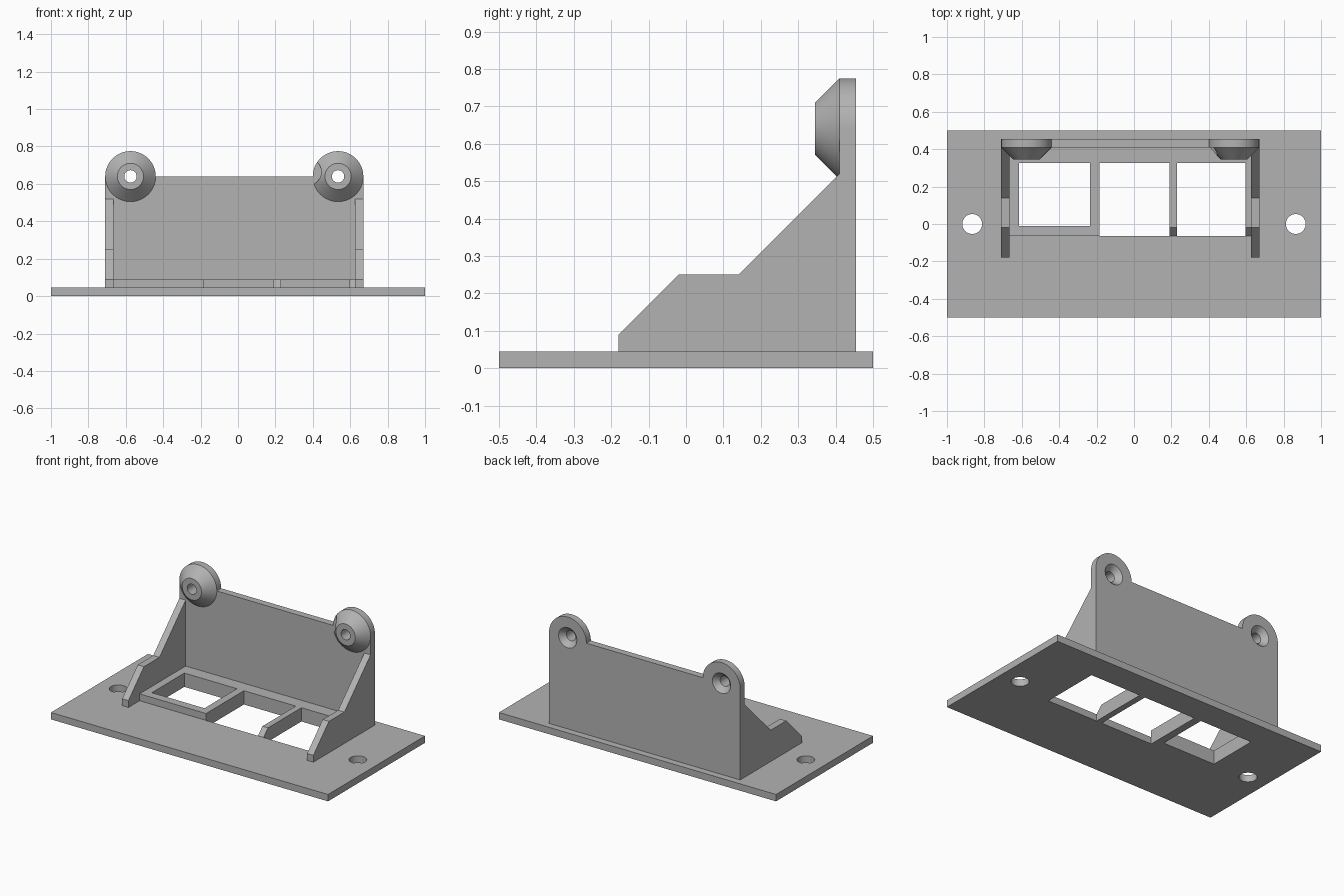
import bpy, bmesh, math
from mathutils import Vector

if "Cube" in bpy.data.objects:
    bpy.data.objects.remove(bpy.data.objects["Cube"])

grey = bpy.data.materials.new("plain_grey")
grey.diffuse_color = (0.45, 0.45, 0.45, 1)
grey.use_nodes = True
grey.node_tree.nodes["Principled BSDF"].inputs["Base Color"].default_value = grey.diffuse_color

BASE_T, RIM_T = 0.045, 0.09
WALL_F, WALL_B = 0.41, 0.455
EARS = (-0.575, 0.535)
EAR_Z, EAR_R, HOLE_R = 0.64, 0.135, 0.033
SEG = 64


def finish(name, bm):
    bmesh.ops.recalc_face_normals(bm, faces=bm.faces)
    me = bpy.data.meshes.new(name)
    bm.to_mesh(me)
    bm.free()
    me.materials.append(grey)
    ob = bpy.data.objects.new(name, me)
    bpy.context.collection.objects.link(ob)
    return ob


def prism(name, points, offset):
    """Extrude a planar outline along an offset."""
    bm = bmesh.new()
    face = bm.faces.new([bm.verts.new(p) for p in points])
    res = bmesh.ops.extrude_face_region(bm, geom=[face])
    verts = [g for g in res["geom"] if isinstance(g, bmesh.types.BMVert)]
    bmesh.ops.translate(bm, verts=verts, vec=Vector(offset))
    return finish(name, bm)


def box(name, x0, x1, y0, y1, z0, z1):
    return prism(name, [(x0, y0, z0), (x1, y0, z0), (x1, y1, z0), (x0, y1, z0)],
                 (0, 0, z1 - z0))


def lathe(name, x, z, profile):
    """Revolve a closed (radius, y) profile round an axis along y."""
    bm = bmesh.new()
    rings = []
    for i in range(SEG):
        a = 2 * math.pi * i / SEG
        rings.append([bm.verts.new((x + r * math.cos(a), y, z + r * math.sin(a)))
                      for r, y in profile])
    n = len(profile)
    for i in range(SEG):
        a, b = rings[i], rings[(i + 1) % SEG]
        for j in range(n):
            k = (j + 1) % n
            bm.faces.new((a[j], a[k], b[k], b[j]))
    bmesh.ops.remove_doubles(bm, verts=bm.verts, dist=1e-6)
    return finish(name, bm)


def cut(ob, cutters):
    for c in cutters:
        mod = ob.modifiers.new("cut", 'BOOLEAN')
        mod.operation, mod.solver, mod.object = 'DIFFERENCE', 'EXACT', c
        bpy.context.view_layer.objects.active = ob
        bpy.ops.object.modifier_apply(modifier=mod.name)
        bpy.data.objects.remove(c)


def smooth(ob):
    bpy.ops.object.select_all(action='DESELECT')
    ob.select_set(True)
    bpy.context.view_layer.objects.active = ob
    bpy.ops.object.shade_smooth_by_angle(angle=math.radians(25))


def circle(x, y, r, z):
    return [(x + r * math.cos(2 * math.pi * i / SEG),
             y + r * math.sin(2 * math.pi * i / SEG), z) for i in range(SEG)]


# base plate with three windows and two screw holes
WINDOWS = [(-0.615, -0.235, -0.01), (-0.185, 0.19, -0.065), (0.23, 0.595, -0.065)]
base = box("base_plate", -1, 1, -0.5, 0.5, 0, BASE_T)
cut(base, [box("window_cutter", x0, x1, y0, 0.325, -0.1, 0.2) for x0, x1, y0 in WINDOWS]
    + [prism("hole_cutter", circle(s * 0.865, 0, 0.053, -0.1), (0, 0, 0.3)) for s in (-1, 1)])
smooth(base)

# raised rim: closed round the left window, open in front of the other two
rim = box("window_rim", -0.665, 0.625, -0.065, WALL_F, BASE_T, RIM_T)
cut(rim, [box("window_cutter", x0, x1, y0 if i == 0 else -0.2, 0.325, -0.1, 0.2)
          for i, (x0, x1, y0) in enumerate(WINDOWS)]
    + [prism("bevel_cutter", [(0.1, -0.075, 0.035), (0.1, -0.01, 0.10), (0.1, -0.075, 0.10)],
             (0.6, 0, 0))])

# side gussets
for name, x in (("left_gusset", -0.71), ("right_gusset", 0.625)):
    prism(name, [(x, y, z) for y, z in
                 ((-0.18, BASE_T), (-0.18, 0.09), (-0.02, 0.25), (0.14, 0.25),
                  (WALL_F, 0.52), (WALL_F, BASE_T))], (0.045, 0, 0))

# back wall with two rounded ears
outline = [(-0.71, WALL_F, BASE_T), (0.67, WALL_F, BASE_T)]
for cx in reversed(EARS):
    for i in range(SEG // 2 + 1):
        a = 2 * math.pi * i / SEG
        outline.append((cx + EAR_R * math.cos(a), WALL_F, EAR_Z + EAR_R * math.sin(a)))
wall = prism("back_wall", outline, (0, WALL_B - WALL_F, 0))

# countersunk screw holes through the ears
cut(wall, [lathe("screw_cutter", cx, EAR_Z,
                 [(0, 0.3), (HOLE_R, 0.3), (HOLE_R, 0.422), (0.075, 0.464), (0, 0.464)])
           for cx in EARS])
smooth(wall)

# conical bosses on the front of the ears, the right one with a small clearance notch
for name, cx in zip(("left_boss", "right_boss"), EARS):
    boss = lathe(name, cx, EAR_Z, [(EAR_R, WALL_F), (0.07, 0.345),
                                   (HOLE_R, 0.345), (HOLE_R, WALL_F)])
    if name == "right_boss":
        cut(boss, [lathe("notch_cutter", 0.37, 0.665,
                         [(0, 0.3), (0.075, 0.3), (0.075, 0.43), (0, 0.43)])])
    smooth(boss)
